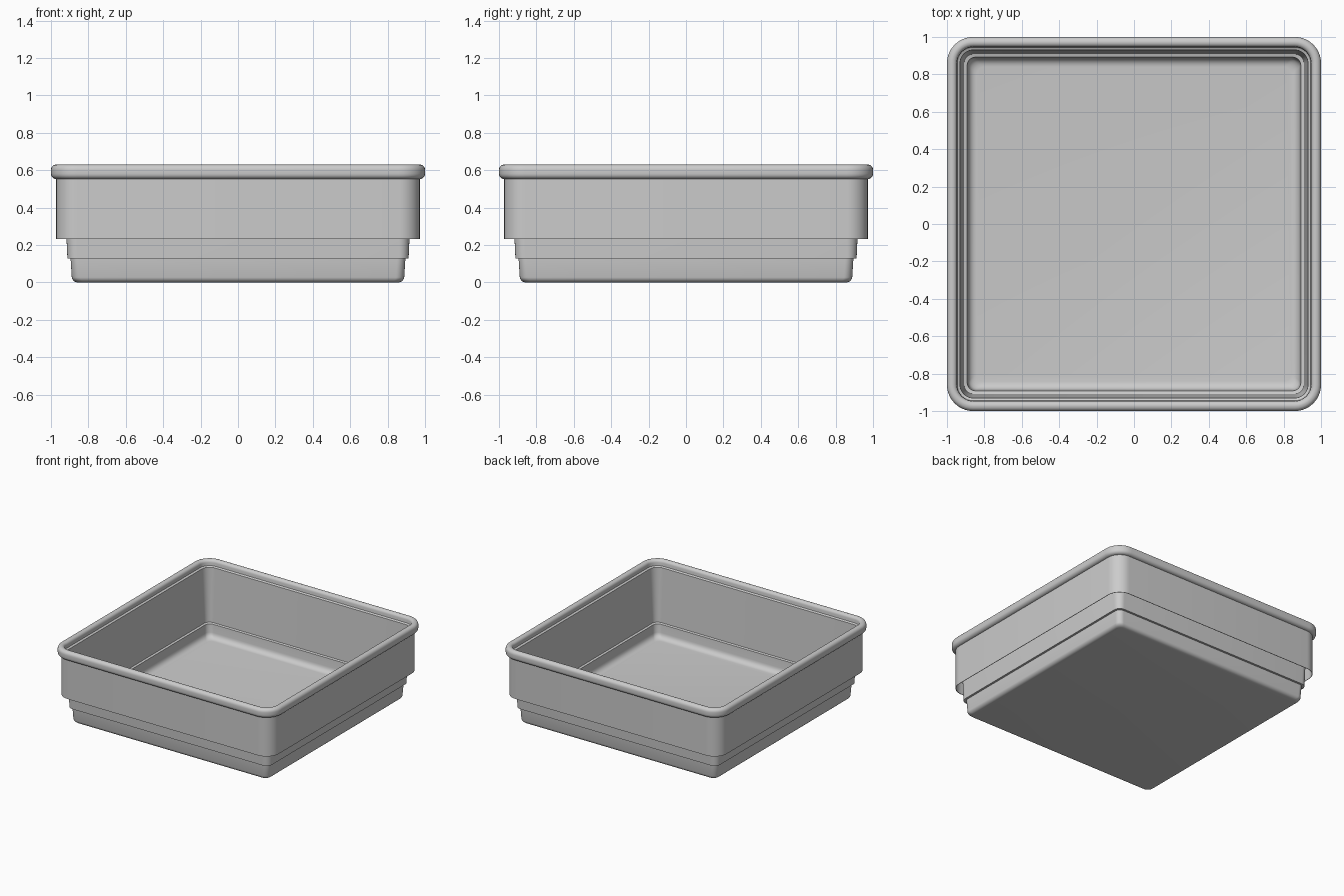
import bpy, bmesh, math

if "Cube" in bpy.data.objects:
    bpy.data.objects.remove(bpy.data.objects["Cube"])

SEG = 10  # segments per rounded corner


def rounded_square(h, r):
    """Outline of a rounded square with half-width h and corner radius r."""
    pts = []
    for k, (sx, sy) in enumerate([(1, 1), (-1, 1), (-1, -1), (1, -1)]):
        for i in range(SEG + 1):
            a = math.pi / 2 * (k + i / SEG)
            pts.append((sx * (h - r) + r * math.cos(a), sy * (h - r) + r * math.sin(a)))
    return pts


def arc(cx, cz, r, a0, a1, n=5):
    """Profile points along an arc, angles in degrees."""
    return [(cx + r * math.cos(math.radians(a0 + (a1 - a0) * i / n)),
             cz + r * math.sin(math.radians(a0 + (a1 - a0) * i / n))) for i in range(n + 1)]


# Profile of (half-width, height): outer bottom to rim to inner floor
profile = (
    arc(0.857, 0.032, 0.032, -90, -8)            # bottom edge
    + [(0.895, 0.127), (0.912, 0.127)]           # lower step
    + [(0.917, 0.235), (0.93, 0.57)]             # hidden wall behind the skirt
    + [(0.96, 0.57), (0.968, 0.232), (0.972, 0.232)]  # hanging skirt
    + [(0.972, 0.553)]
    + arc(0.972, 0.581, 0.028, -70, 0, 4)        # rolled rim
    + arc(0.973, 0.603, 0.027, 0, 90)
    + arc(0.970, 0.607, 0.023, 90, 180)
    + [(0.945, 0.585), (0.93, 0.578)]            # inner rim ledge
    + [(0.908, 0.14), (0.892, 0.135)]            # inner lower ledge
    + arc(0.842, 0.07, 0.045, 0, -90)            # floor fillet
)

bm = bmesh.new()
rings = []
for h, z in profile:
    r = max(0.045, 0.14 - (1 - h))
    rings.append([bm.verts.new((x, y, z)) for x, y in rounded_square(h, r)])

# Walls between neighbouring rings
for a, b in zip(rings, rings[1:]):
    n = len(a)
    for i in range(n):
        j = (i + 1) % n
        bm.faces.new((a[i], a[j], b[j], b[i]))

# Underside and inner floor
bm.faces.new(rings[0][::-1])
bm.faces.new(rings[-1])
bmesh.ops.remove_doubles(bm, verts=bm.verts, dist=0.0002)
bmesh.ops.recalc_face_normals(bm, faces=bm.faces)

mesh = bpy.data.meshes.new("square_tray")
bm.to_mesh(mesh)
bm.free()
tray = bpy.data.objects.new("square_tray", mesh)
bpy.context.collection.objects.link(tray)
bpy.context.view_layer.objects.active = tray
tray.select_set(True)
bpy.ops.object.shade_smooth_by_angle(angle=math.radians(35))
